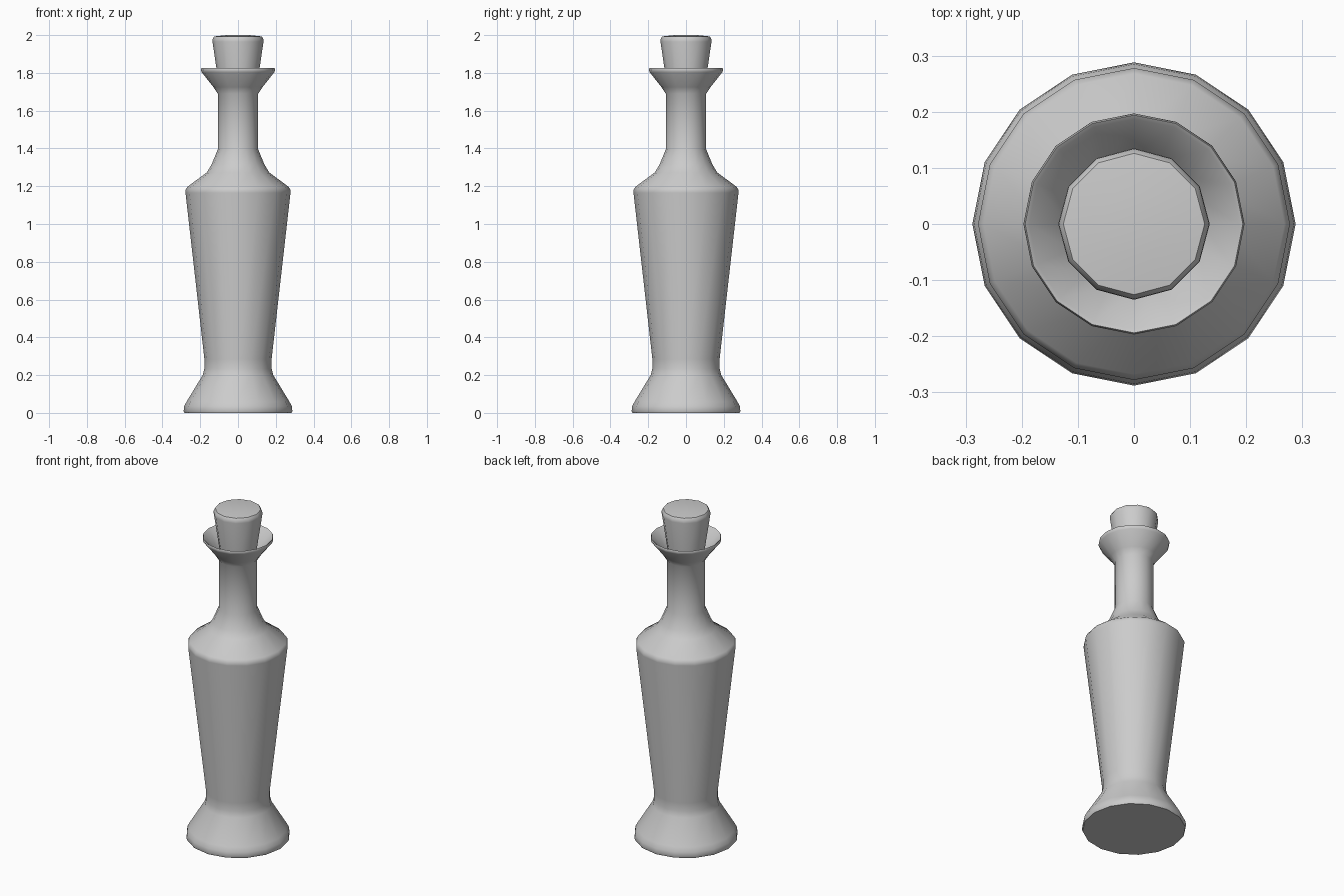
import bpy, bmesh, math

if "Cube" in bpy.data.objects:
    bpy.data.objects.remove(bpy.data.objects["Cube"])


def lathe(name, profile, sides, angle=50):
    """Spin an (r, z) profile around z; both ends are closed with flat caps."""
    bm = bmesh.new()
    rings = []
    for r, z in profile:
        rings.append([bm.verts.new((r * math.cos(2 * math.pi * i / sides),
                                    r * math.sin(2 * math.pi * i / sides), z))
                      for i in range(sides)])
    for a, b in zip(rings, rings[1:]):
        for i in range(sides):
            j = (i + 1) % sides
            bm.faces.new((a[i], a[j], b[j], b[i]))
    bm.faces.new(rings[0][::-1])
    bm.faces.new(rings[-1])
    bmesh.ops.recalc_face_normals(bm, faces=bm.faces)
    mesh = bpy.data.meshes.new(name)
    bm.to_mesh(mesh)
    bm.free()
    obj = bpy.data.objects.new(name, mesh)
    bpy.context.collection.objects.link(obj)
    bpy.ops.object.select_all(action='DESELECT')
    obj.select_set(True)
    bpy.context.view_layer.objects.active = obj
    bpy.ops.object.shade_smooth_by_angle(angle=math.radians(angle))
    return obj


# Bottle: flared foot, tapered body, shoulder, neck, flared lip and inner throat
lathe("bottle", [
    (0.284, 0.0), (0.288, 0.01), (0.285, 0.035), (0.272, 0.06),
    (0.187, 0.2), (0.178, 0.235), (0.178, 0.285),
    (0.278, 1.165), (0.278, 1.18), (0.268, 1.197),
    (0.165, 1.273), (0.14, 1.315), (0.107, 1.395),
    (0.107, 1.69), (0.13, 1.725), (0.192, 1.803), (0.197, 1.815), (0.194, 1.825),
    (0.187, 1.82), (0.122, 1.735), (0.097, 1.69), (0.097, 1.6),
], 16)

# Stopper: tapered plug seated in the throat
lathe("stopper", [
    (0.088, 1.62), (0.093, 1.68), (0.135, 1.965), (0.134, 1.98),
    (0.126, 1.993), (0.06, 2.0),
], 12)
